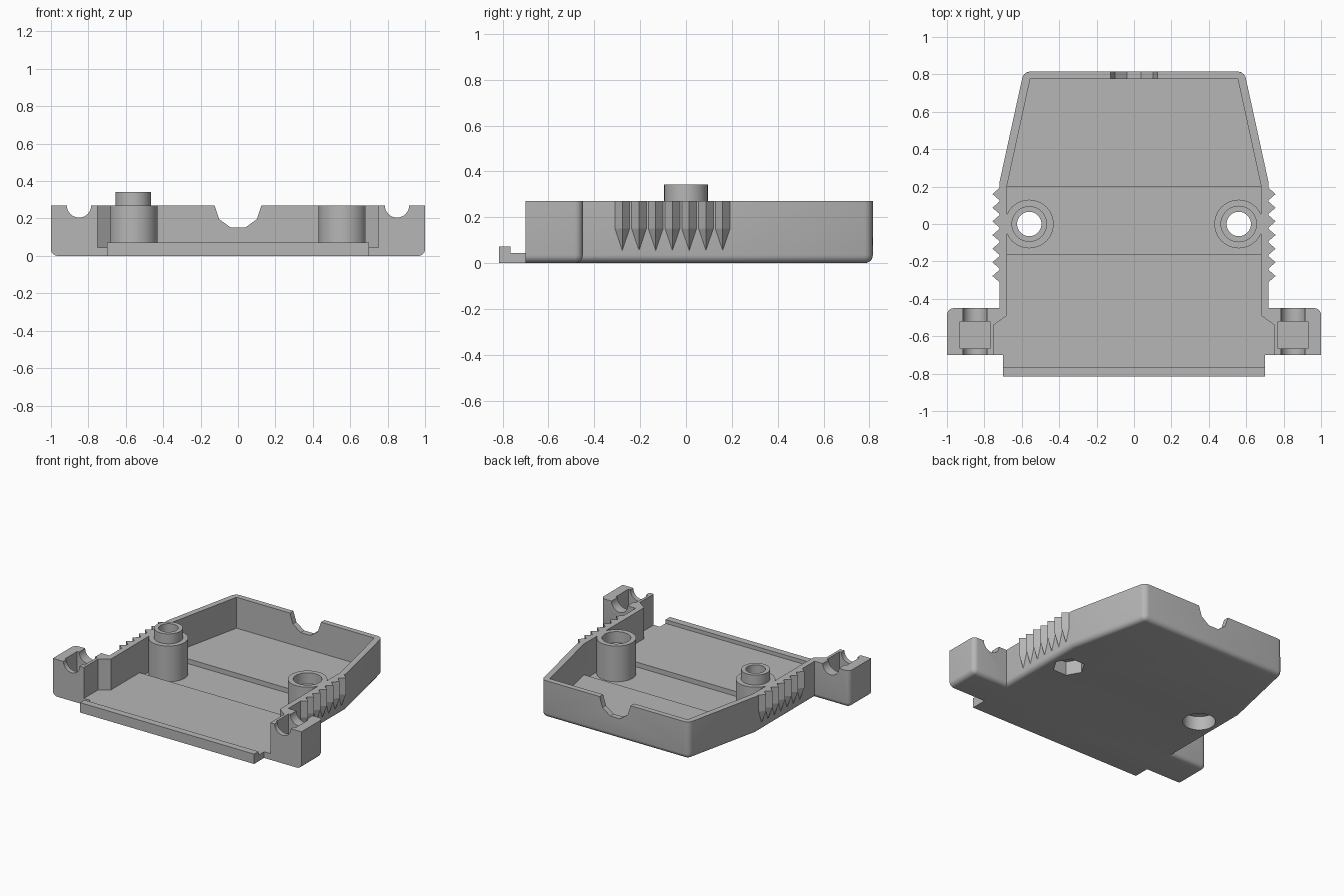
import bpy, bmesh, math
from mathutils import Matrix, Vector

if "Cube" in bpy.data.objects:
    bpy.data.objects.remove(bpy.data.objects["Cube"], do_unlink=True)

grey = bpy.data.materials.new("plain grey")
grey.use_nodes = True
grey.diffuse_color = (0.47, 0.47, 0.47, 1)
grey.node_tree.nodes["Principled BSDF"].inputs["Base Color"].default_value = grey.diffuse_color

HEIGHT, FLOOR, CHANNEL = 0.27, 0.045, 0.01
BOSS_X = 0.56


def make(name, bm):
    bmesh.ops.recalc_face_normals(bm, faces=bm.faces[:])
    mesh = bpy.data.meshes.new(name)
    bm.to_mesh(mesh)
    bm.free()
    mesh.materials.append(grey)
    obj = bpy.data.objects.new(name, mesh)
    bpy.context.collection.objects.link(obj)
    return obj


def prism(points, z0, z1):
    bm = bmesh.new()
    face = bm.faces.new([bm.verts.new((x, y, z0)) for x, y in points])
    top = bmesh.ops.extrude_face_region(bm, geom=[face])["geom"]
    bmesh.ops.translate(bm, vec=(0, 0, z1 - z0),
                        verts=[v for v in top if isinstance(v, bmesh.types.BMVert)])
    return bm


def mirrored(half):
    return half + [(-x, y) for x, y in reversed(half)]


def box(x0, x1, y0, y1, z0, z1):
    return prism([(x0, y0), (x1, y0), (x1, y1), (x0, y1)], z0, z1)


def cylinder(radius, x, z0, z1, sides=48):
    ring = [2 * math.pi * i / sides for i in range(sides)]
    return prism([(x + radius * math.cos(a), radius * math.sin(a)) for a in ring], z0, z1)


def rod_y(radius, x, z, y0, y1, sides, turn=0):
    bm = bmesh.new()
    bmesh.ops.create_cone(bm, cap_ends=True, segments=sides, radius1=radius,
                          radius2=radius, depth=y1 - y0)
    place = (Matrix.Translation((x, (y0 + y1) / 2, z))
             @ Matrix.Rotation(math.pi / 2, 4, "X") @ Matrix.Rotation(turn, 4, "Z"))
    bmesh.ops.transform(bm, matrix=place, verts=bm.verts[:])
    return bm


def combine(target, bm, operation="DIFFERENCE"):
    tool = make("cutter", bm)
    tool.hide_render = True
    mod = target.modifiers.new("combine", "BOOLEAN")
    mod.operation, mod.solver, mod.object = operation, "EXACT", tool
    bpy.context.view_layer.objects.active = target
    bpy.ops.object.modifier_apply(modifier=mod.name)
    mesh = tool.data
    bpy.data.objects.remove(tool, do_unlink=True)
    bpy.data.meshes.remove(mesh)


# Outer shell with rounded lower rim and rounded outside corners
bm = prism(mirrored([(1, -0.7), (1, -0.45), (0.72, -0.45), (0.72, 0.22), (0.59, 0.815)]),
           0, HEIGHT)


def rounded(edge):
    a, b = (v.co for v in edge.verts)
    if abs(a.z - b.z) > 0.1:
        return a.y > 0.5 or (abs(a.x) > 0.9 and a.y > -0.5)
    return max(a.z, b.z) < 0.01 and max(a.y, b.y) > -0.6


bmesh.ops.bevel(bm, geom=[e for e in bm.edges if rounded(e)], offset=0.035,
                offset_type="OFFSET", segments=5, profile=0.5, affect="EDGES")
shell = make("housing_shell", bm)

# Interior, open at the front, and the shallow cross channel
combine(shell, prism(mirrored([(0.75, -0.9), (0.75, -0.54), (0.68, -0.49),
                               (0.68, 0.2), (0.555, 0.775)]), FLOOR, 0.5))
combine(shell, box(-0.68, 0.68, -0.16, 0.2, CHANNEL, 0.1))

# Cable opening in the back wall
combine(shell, rod_y(0.125, 0, HEIGHT, 0.7, 0.9, 10, math.pi / 10 * 5))

# Screw grooves and nut pockets in the side lugs
for side in (-1, 1):
    combine(shell, rod_y(0.065, side * 0.85, HEIGHT, -0.75, -0.4, 40))
    xs = sorted((side * 0.77, side * 0.93))
    combine(shell, box(*xs, -0.665, -0.52, 0.13, 0.4))

# Stepped lip along the front edge
lip = make("front_lip", box(-0.7, 0.7, -0.815, -0.7, 0, FLOOR))
combine(lip, box(-0.7, 0.7, -0.815, -0.765, 0, 0.072), "UNION")

# Screw bosses: one with a raised pin, one with a matching socket
pin_boss = make("pin_boss", cylinder(0.13, -BOSS_X, 0.005, HEIGHT))
combine(pin_boss, cylinder(0.095, -BOSS_X, 0.2, 0.342), "UNION")
socket_boss = make("socket_boss", cylinder(0.13, BOSS_X, 0.005, HEIGHT))
combine(socket_boss, cylinder(0.095, BOSS_X, 0.19, 0.4))
for boss, x, sides in ((pin_boss, -BOSS_X, 48), (socket_boss, BOSS_X, 6)):
    for part in (boss, shell):
        combine(part, cylinder(0.065, x, -0.1, 0.5))
        combine(part, cylinder(0.108, x, -0.1, 0.1, sides))

# Pointed grip ribs on both side walls
PITCH = 0.073
bm = bmesh.new()
for side in (-1, 1):
    for i in range(7):
        y = 0.16 - i * PITCH
        wall, ridge, half = side * 0.715, side * 0.757, PITCH / 2
        corners = [(wall, y - half), (wall, y + half), (ridge, y)]
        top = [bm.verts.new((px, py, HEIGHT)) for px, py in corners]
        low = [bm.verts.new((px, py, 0.15)) for px, py in corners]
        tip = bm.verts.new((side * 0.718, y, 0.05))
        bm.faces.new(top)
        for j in range(3):
            k = (j + 1) % 3
            bm.faces.new((top[j], top[k], low[k], low[j]))
            bm.faces.new((low[j], low[k], tip))
ribs = make("grip_ribs", bm)

# Smooth curved surfaces while keeping edges crisp
bpy.ops.object.select_all(action="DESELECT")
for obj in (shell, pin_boss, socket_boss):
    obj.select_set(True)
bpy.context.view_layer.objects.active = shell
bpy.ops.object.shade_smooth_by_angle(angle=math.radians(30))
